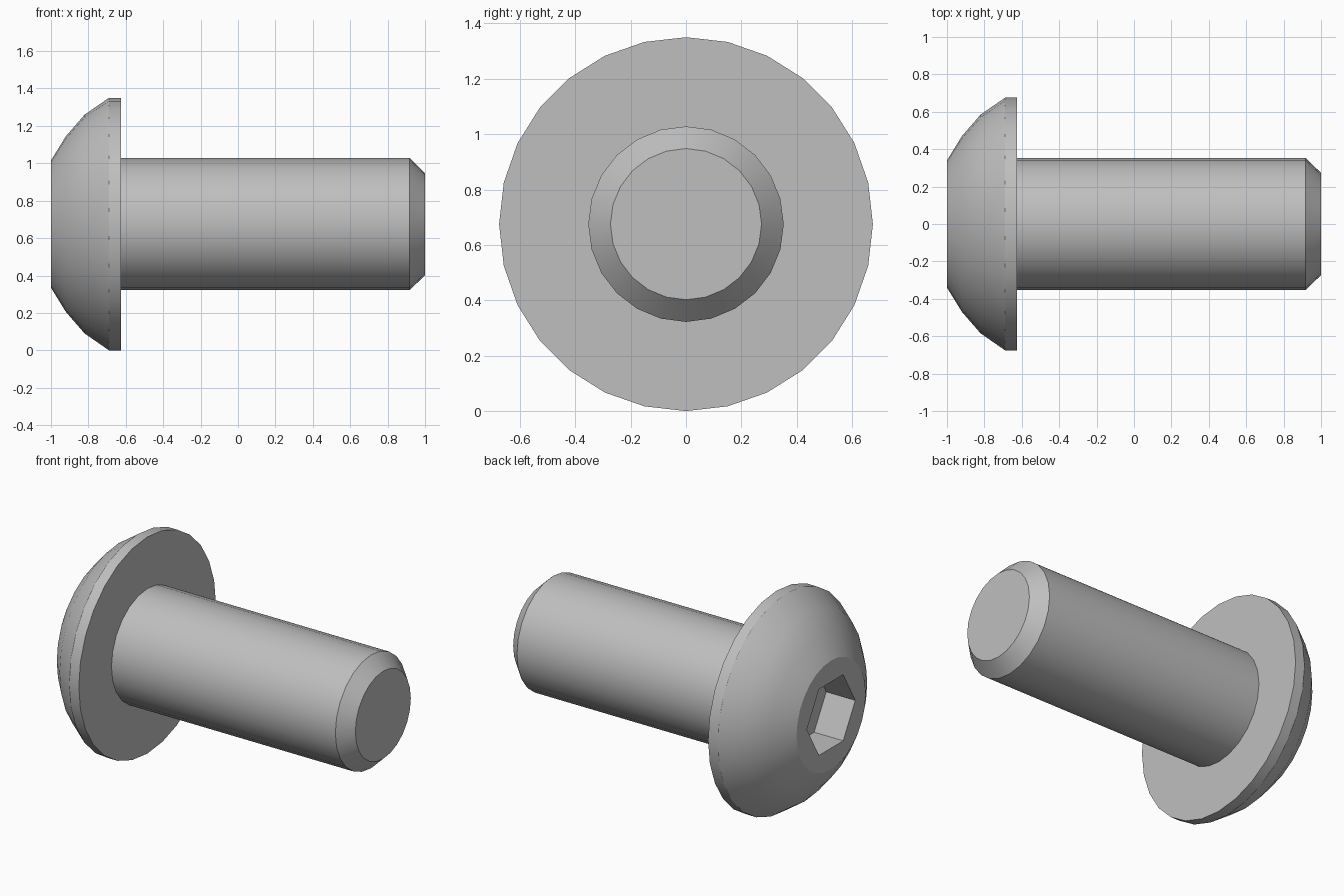
import bpy, bmesh
from math import sin, cos, pi, radians

cube = bpy.data.objects.get("Cube")
if cube:
    bpy.data.objects.remove(cube, do_unlink=True)

AXIS_Z = 0.675          # height of the bolt's axis
SOCKET_RADIUS = 0.238
SOCKET_DEPTH = 0.2

steel = bpy.data.materials.new("grey_steel")
steel.use_nodes = True
colour = (0.52, 0.52, 0.52, 1)
steel.diffuse_color = colour
steel.node_tree.nodes["Principled BSDF"].inputs["Base Color"].default_value = colour


def ring(bm, x, radius, sides, turn=0.0):
    """Closed loop of vertices around the bolt's axis, the first one at the top."""
    angles = [turn + 2 * pi * i / sides for i in range(sides)]
    return [bm.verts.new((x, radius * sin(a), radius * cos(a))) for a in angles]


def bridge(bm, a, b):
    for i in range(len(a)):
        j = (i + 1) % len(a)
        bm.faces.new((a[i], a[j], b[j], b[i]))


def lathe(bm, profile, sides):
    rings = [ring(bm, x, r, sides) for x, r in profile]
    for a, b in zip(rings, rings[1:]):
        bridge(bm, a, b)
    return rings


def loop_edges(bm, loop):
    edges = []
    for a, b in zip(loop, loop[1:] + loop[:1]):
        edges.append(bm.edges.get((a, b)) or bm.edges.new((a, b)))
    return edges


def finish(bm, name):
    bmesh.ops.recalc_face_normals(bm, faces=bm.faces[:])
    mesh = bpy.data.meshes.new(name)
    bm.to_mesh(mesh)
    bm.free()
    mesh.materials.append(steel)
    obj = bpy.data.objects.new(name, mesh)
    obj.location.z = AXIS_Z
    bpy.context.collection.objects.link(obj)
    bpy.ops.object.select_all(action="DESELECT")
    obj.select_set(True)
    bpy.context.view_layer.objects.active = obj
    bpy.ops.object.shade_smooth_by_angle(angle=radians(28))


# Domed head with a flat rim
bm = bmesh.new()
dome = [(-1, 0.34), (-0.92, 0.47), (-0.82, 0.585), (-0.69, 0.675), (-0.625, 0.675)]
rings = lathe(bm, dome, 28)
bm.faces.new(rings[-1])

# Hexagonal socket sunk into the end of the head
mouth = ring(bm, -1, SOCKET_RADIUS, 6, pi / 6)
floor = ring(bm, -1 + SOCKET_DEPTH, SOCKET_RADIUS, 6, pi / 6)
bridge(bm, mouth, floor)
bm.faces.new(floor)
bmesh.ops.triangle_fill(bm, use_beauty=True, normal=(-1, 0, 0),
                        edges=loop_edges(bm, rings[0]) + loop_edges(bm, mouth))
finish(bm, "bolt_head")

# Plain shank with a chamfered tip
bm = bmesh.new()
rings = lathe(bm, [(-0.63, 0.353), (0.918, 0.353), (1, 0.273)], 24)
bm.faces.new(rings[0])
bm.faces.new(rings[-1])
finish(bm, "bolt_shank")
